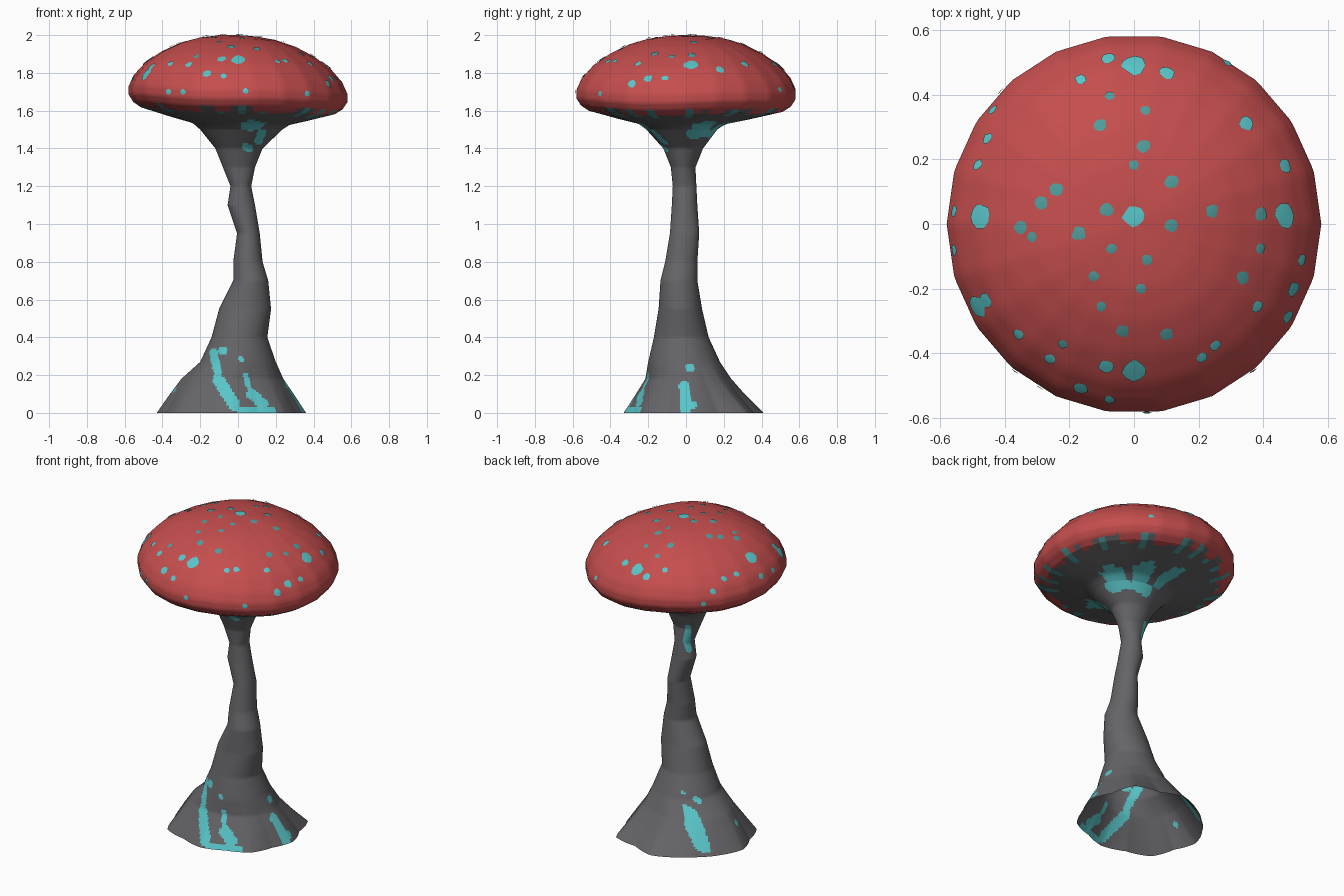
import bpy, bmesh, math, random
from mathutils import Vector
from mathutils.bvhtree import BVHTree

if "Cube" in bpy.data.objects:
    bpy.data.objects.remove(bpy.data.objects["Cube"])

random.seed(4)


def material(name, r, g, b):
    m = bpy.data.materials.new(name)
    m.diffuse_color = (r, g, b, 1)
    m.use_nodes = True
    m.node_tree.nodes["Principled BSDF"].inputs["Base Color"].default_value = m.diffuse_color
    return m


red = material("cap red", 0.56, 0.075, 0.075)
grey = material("stem grey", 0.13, 0.126, 0.135)
teal = material("bright teal", 0.10, 0.56, 0.58)
dark = material("dull teal", 0.08, 0.33, 0.33)
MATS = [red, grey, teal, dark]
RED, GREY, TEAL, DULL = range(4)


def lerp_table(table, t):
    """Linear look-up in rows whose first entry is the key."""
    for a, b in zip(table, table[1:]):
        if t <= b[0]:
            k = (t - a[0]) / (b[0] - a[0])
            return [p + (q - p) * k for p, q in zip(a, b)]
    return list(table[-1])


def finish(name, bm):
    me = bpy.data.meshes.new(name)
    for m in MATS:
        me.materials.append(m)
    for f in bm.faces:
        f.smooth = True
    bm.to_mesh(me)
    ob = bpy.data.objects.new(name, me)
    bpy.context.collection.objects.link(ob)
    return ob


def skin(rings, rule):
    """Join closed rings of points (bottom to top); rule picks the colour."""
    bm = bmesh.new()
    vs = [[bm.verts.new(p) for p in ring] for ring in rings]
    n = len(rings[0])
    for i in range(len(vs) - 1):
        for j in range(n):
            k = (j + 1) % n
            f = bm.faces.new((vs[i][j], vs[i][k], vs[i + 1][k], vs[i + 1][j]))
            f.material_index = rule(f.calc_center_median(), j)
    bmesh.ops.remove_doubles(bm, verts=bm.verts, dist=0.0005)
    bm.normal_update()
    return bm


# ---- stem: height, left, right, front, back extents ----
STEM = [
    (0.00, -0.43, 0.36, -0.33, 0.41), (0.10, -0.36, 0.295, -0.265, 0.31),
    (0.18, -0.30, 0.24, -0.215, 0.24),
    (0.27, -0.20, 0.20, -0.20, 0.18), (0.40, -0.14, 0.155, -0.17, 0.12),
    (0.55, -0.10, 0.175, -0.145, 0.085), (0.70, -0.025, 0.16, -0.135, 0.06),
    (0.80, -0.025, 0.13, -0.11, 0.06), (0.95, -0.005, 0.115, -0.085, 0.07),
    (1.10, -0.055, 0.09, -0.075, 0.06), (1.20, -0.04, 0.07, -0.07, 0.055),
    (1.30, -0.08, 0.09, -0.08, 0.05), (1.40, -0.12, 0.13, -0.12, 0.09),
    (1.50, -0.20, 0.235, -0.21, 0.165)]
# root lobes, every 22.5 degrees from +x
LOBES = [1, .94, 1.08, .93, 1, .91, .88, .92, 1, .95, 1.06, .96, 1, .94, 1, .94, 1]


def stem_ring(z, n=160):
    _, l, r, f, b = lerp_table(STEM, z)
    ring = []
    for j in range(n):
        a = 2 * math.pi * j / n
        lobe = lerp_table([(i, v) for i, v in enumerate(LOBES)], 16 * j / n)[1]
        m = 1 + (lobe - 1) * max(0, 1 - z / 0.3)
        ring.append(((l + r) / 2 + (r - l) / 2 * math.cos(a) * m,
                     (f + b) / 2 + (b - f) / 2 * math.sin(a) * m, z))
    return ring


# teal streaks, drawn in a side view: from (a, z) to (a, z), half width
STREAKS = {
    "front": [(-.13, .32, -.10, .17, .022), (-.10, .17, -.02, .04, .032),
              (0, .015, .19, .015, .015), (.04, .20, .07, .10, .014),
              (.07, .10, .13, .05, .028), (-.08, .33, -.08, .33, .025),
              (.015, .29, .02, .28, .012), (.01, 1.55, .07, 1.52, .03),
              (.14, 1.53, .11, 1.44, .022), (.04, 1.41, .06, 1.40, .02)],
    "right": [(0, .01, -.01, .14, .028), (.03, .04, .04, .04, .018),
              (.02, .24, .02, .24, .025), (.03, 1.48, .10, 1.49, .03),
              (.13, 1.47, .15, 1.47, .02)],
    "left": [(.23, .05, .18, .22, .03), (.11, .27, .11, .27, .018),
             (.15, .31, .15, .31, .012), (-.03, .12, -.03, .12, .016),
             (.05, 1.31, .02, 1.16, .017)],
    "back": [(.02, 1.47, .10, 1.49, .03)]}


def streaked(c):
    _, l, r, f, b = lerp_table(STEM, c.z)
    u = (c.x - (l + r) / 2) / (r - l)
    v = (c.y - (f + b) / 2) / (b - f)
    for side, a, on in (("front", c.x, v < -0.2), ("back", c.x, v > 0.2),
                        ("right", c.y, u > 0.2), ("left", c.y, u < -0.2)):
        for a0, z0, a1, z1, w in STREAKS[side] if on else ():
            d, p = Vector((a1 - a0, z1 - z0)), Vector((a - a0, c.z - z0))
            k = max(0, min(1, p.dot(d) / (d.dot(d) or 1)))
            if (p - d * k).length < w:
                return True
    return False


finish("stem", skin([stem_ring(1.5 * i / 150) for i in range(151)],
                    lambda c, j: TEAL if streaked(c) else GREY))


# ---- cap: turned profile (radius, height) from bottom up, slightly tilted ----
def cap_ring(r, z, n=160):
    ring = []
    for j in range(n):
        a = 2 * math.pi * j / n
        side = math.pi / 22  # softly 22-sided outline
        q = r * 1.008 * math.cos(side) / math.cos(a % (2 * side) - side)
        dz = (-0.02 * math.cos(a) + 0.006 * math.sin(4 * a)) * r / 0.57
        ring.append((q * math.cos(a), q * 1.012 * math.sin(a), z + dz))
    return ring


CAP = [(.51, 1.60), (.55, 1.627), (.574, 1.665), (.574, 1.71), (.547, 1.77),
       (.485, 1.84), (.40, 1.90), (.30, 1.95), (.20, 1.98), (.10, 1.995), (0, 2.0)]
steps = [(i, r, z) for i, (r, z) in enumerate(CAP)]
cap_rings = [cap_ring(*lerp_table(steps, i / 3)[1:]) for i in range(31)]
fringe = [random.choice((0, 0, .02, .04, .06)) for _ in range(80)]


def cap_rule(c, j):
    edge = c.z + 0.02 * c.x / 0.57 < 1.625
    return (GREY, DULL)[j // 2 % 3 == 0] if edge and fringe[j // 2] == 0 else RED


cap_bm = skin(cap_rings, cap_rule)
finish("cap", cap_bm)


# ---- gills: funnel from the stem top out to the cap rim ----
FUNNEL = [(0, 0), (.13, .30), (.5, .58), (1, 1)]  # outward share, upward share
gill_rings = []
for i in range(19):
    up = lerp_table(FUNNEL, i / 18)[1]
    gill_rings.append([(p[0] + (q[0] - p[0]) * i / 18, p[1] + (q[1] - p[1]) * i / 18,
                        p[2] + (q[2] - p[2]) * up)
                       for p, q in zip(stem_ring(1.5), cap_rings[0])])


def gill_rule(c, j):
    r, a = c.xy.length, math.degrees(math.atan2(c.y, c.x))
    f = fringe[j // 2]
    if r > 0.52 - f * .8:
        return RED
    if r > 0.44 + f and j // 2 % 3 == 0:
        return DULL
    reach = 0.29 + fringe[(j // 3) % 80]
    if r < reach and (abs(a + 72) < 14 or abs(a - 22) < 15 or abs(a - 62) < 14
                      or abs(a - 100) < 10):
        return TEAL
    return GREY


finish("gills", skin(gill_rings, gill_rule))

# ---- cap spots: thin patches laid on the cap, (x, y) seen from the top ----
BIG = [(0, .49), (0, .025), (.465, .025), (-.475, .025), (0, -.45), (-.485, -.255)]
MID = [(-.08, .51), (.1, .465), (.03, .24), (.115, .13), (-.085, .045), (.115, -.005),
       (-.35, -.01), (.24, .04), (.39, .03), (.345, .31), (.465, .18), (-.035, -.33),
       (.1, -.34), (-.455, -.235), (.335, -.165), (.49, -.2), (.475, -.285), (-.17, -.03),
       (-.085, -.44), (-.165, -.505), (-.24, .105), (-.285, .065), (-.105, .305)]
SMALL = [(-.165, .445), (-.075, .395), (.035, .35), (0, .182), (-.07, -.075),
         (-.315, -.04), (.04, -.11), (-.48, .182), (-.45, .263), (-.435, .35),
         (-.552, .04), (-.552, -.08), (-.125, -.16), (.02, -.2), (-.355, -.34),
         (-.22, -.37), (-.26, -.415), (.39, -.075), (.515, -.11), (.25, -.375),
         (.21, -.41), (-.075, -.54), (.38, -.255), (-.1, -.255)]
# low spots on the flank: degrees round from +x, height
FLANK = [(-86, 1.705), (-129, 1.70), (-120, 1.70), (-51, 1.69), (135, 1.70), (60, 1.71)]
tree = BVHTree.FromBMesh(cap_bm)
spots = bmesh.new()


def spot(origin, aim, size, colour):
    p, n, _, _ = tree.ray_cast(Vector(origin), Vector(aim))
    if p is None:
        return
    t = n.orthogonal().normalized()
    s = n.cross(t)
    mid = spots.verts.new(p + n * 0.006)
    rim = []
    for i in range(10):
        a = 2 * math.pi * i / 10
        q = p + (t * math.cos(a) + s * math.sin(a)) * size * random.uniform(.85, 1.15)
        hit = tree.ray_cast(q + n * 0.05, -n)[0]
        rim.append(spots.verts.new((hit or q) + n * 0.004))
    for i in range(10):
        f = spots.faces.new((mid, rim[i], rim[(i + 1) % 10]))
        f.material_index = colour


for places, size in ((BIG, .034), (MID, .021), (SMALL, .016)):
    for x, y in places:
        low = math.hypot(x, y) > 0.44  # outer spots are brighter
        spot((x, y, 3), (0, 0, -1), size * (1.1 if low else 1),
             TEAL if size > .03 or low else DULL)
for deg, z in FLANK:
    c, s = math.cos(math.radians(deg)), math.sin(math.radians(deg))
    spot((2 * c, 2 * s, z), (-c, -s, 0), .016, TEAL)
finish("cap_spots", spots)
